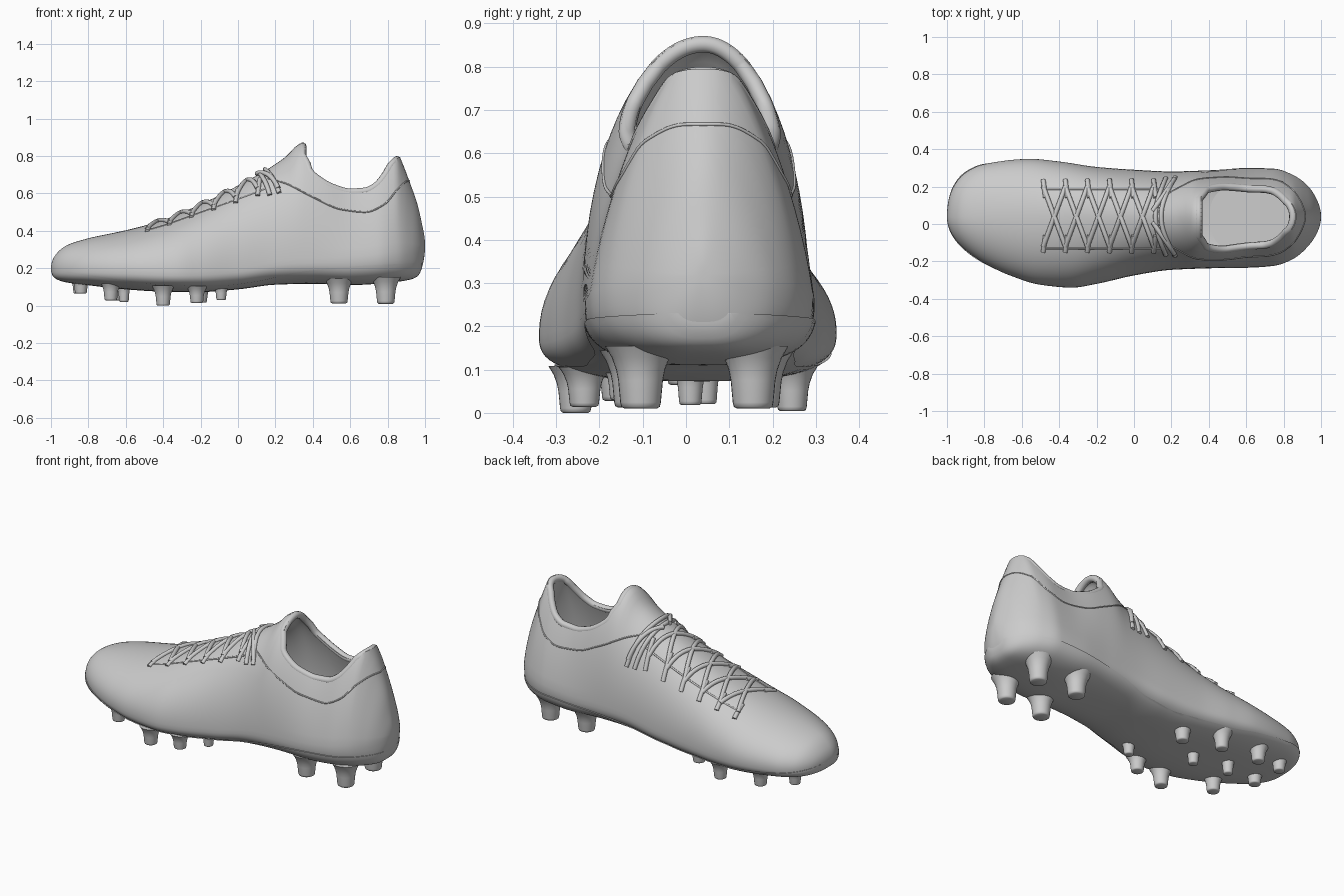
import bpy, bmesh, math

if "Cube" in bpy.data.objects:
    bpy.data.objects.remove(bpy.data.objects["Cube"])

C = 0.04  # y of the shoe's long axis

# Profiles along x: outline on both sides, ridge, underside, widest level, seams, collar
LEFT = [(-1, .04), (-.97, .19), (-.9, .275), (-.8, .32), (-.55, .348), (-.4, .334), (-.2, .305), (0, .29),
        (.2, .281), (.4, .287), (.6, .297), (.75, .294), (.85, .262), (.93, .203), (.98, .125), (1, .04)]
RIGHT = [(-1, .04), (-.97, -.06), (-.9, -.14), (-.8, -.21), (-.65, -.28), (-.5, -.325), (-.33, -.34), (-.2, -.32),
         (0, -.275), (.2, -.245), (.4, -.237), (.6, -.232), (.75, -.222), (.85, -.187), (.93, -.12), (.98, -.045), (1, .04)]
TOP = [(-1, .2), (-.98, .265), (-.92, .32), (-.8, .36), (-.6, .403), (-.4, .458), (-.2, .542), (0, .642), (.15, .725),
       (.25, .792), (.34, .868), (.45, .86), (.6, .81), (.75, .85), (.84, .84), (.88, .76), (.92, .655), (.96, .54),
       (.985, .43), (1, .32)]
BOTTOM = [(-1, .2), (-.985, .155), (-.93, .13), (-.8, .112), (-.6, .09), (-.4, .078), (-.2, .076), (0, .09),
          (.2, .115), (.4, .12), (.6, .113), (.8, .125), (.93, .145), (.965, .165), (.985, .21), (1, .32)]
WIDEST = [(-1, .2), (-.6, .19), (-.3, .18), (0, .2), (.3, .25), (.6, .26), (.9, .3), (1, .32)]
SOLE = [(-1, .205), (-.9, .18), (-.6, .135), (-.4, .112), (-.1, .107), (.1, .13), (.3, .175), (.5, .2), (.7, .215), (1, .235)]
COLLAR = [(.36, .80), (.38, .73), (.42, .69), (.5, .642), (.6, .615), (.68, .62), (.74, .65), (.79, .71),
          (.82, .76), (.86, .793), (.9, .80)]
BAND = [(.16, .68), (.25, .655), (.4, .58), (.55, .515), (.68, .5), (.78, .54), (.86, .63), (.91, .667), (1, .667)]


def ang(x):
    return math.acos(max(-1, min(1, -x)))


def at(table, x):
    """Monotone smooth interpolation, done in angle space so both ends come out round."""
    p = [(ang(a), b) for a, b in table]
    t = max(p[0][0], min(p[-1][0], ang(x)))
    i = 0
    while i < len(p) - 2 and t > p[i + 1][0]:
        i += 1

    def sec(j):
        j = max(0, min(len(p) - 2, j))
        return (p[j + 1][1] - p[j][1]) / (p[j + 1][0] - p[j][0])

    def slope(j):
        a, b = sec(j - 1), sec(j)
        return 0 if a * b <= 0 else 2 * a * b / (a + b)
    h = p[i + 1][0] - p[i][0]
    s = (t - p[i][0]) / h
    return ((2 * s**3 - 3 * s**2 + 1) * p[i][1] + (s**3 - 2 * s**2 + s) * h * slope(i)
            + (3 * s**2 - 2 * s**3) * p[i + 1][1] + (s**3 - s**2) * h * slope(i + 1))


def dims(x, inset=0.0, drop=0.0, shift=0.0):
    """Left half-width, right half-width, widest level, ridge height and underside at x."""
    x += shift * max(0, min(1, (x - .45) / .25))
    return (max(.002, at(LEFT, x) - C - inset), max(.002, C - at(RIGHT, x) - inset),
            at(WIDEST, x), at(TOP, x) - drop, at(BOTTOM, x))


def lean(x, h):
    """Extra inward lean of the side walls towards the ankle opening."""
    t = max(0, min(1, (x - .33) / .4))
    return 1 - .33 * t * t * (3 - 2 * t) * h


def wall(x, z, side, d):
    """Point on the upper wall at height z, and whether the wall still exists there."""
    h = min(1, (z - d[2]) / (d[3] - d[2]))
    w = d[0] if side > 0 else d[1]
    return (x, C + side * w * math.sqrt(max(0, 1 - h * h)) * lean(x, h), z), h < 1


def section(x, inset=0.0, drop=0.0, shift=0.0, lift=0.0, lid=None, n=72):
    wl, wr, zm, zt, zb = dims(x, inset, drop, shift)
    zb += lift
    pts = []
    for i in range(n):
        a = 2 * math.pi * i / n
        c, s = math.cos(a), math.sin(a)
        w = wl if c > 0 else wr
        if s >= 0:
            y, z = w * c * lean(x, s), zm + (zt - zm) * s
        else:
            y = w * math.copysign(abs(c) ** .67, c)
            z = zm - (zm - zb) * abs(s) ** .67
        if lid and z > at(lid, x):
            z = at(lid, x)
            f = max(0, min(1, (zm - z) / (zm - zb)))
            lim = w * (1 - f ** 3) ** (1 / 3)
            y = max(-lim, min(lim, y))
        pts.append((x, C + y, z))
    return pts


def make(name, rings):
    """Skin a list of closed rings and cap both ends."""
    bm = bmesh.new()
    vs = [[bm.verts.new(p) for p in r] for r in rings]
    n = len(vs[0])
    for a, b in zip(vs, vs[1:]):
        for i in range(n):
            bm.faces.new((a[i], a[(i + 1) % n], b[(i + 1) % n], b[i]))
    bm.faces.new(vs[0])
    bm.faces.new(vs[-1])
    bmesh.ops.recalc_face_normals(bm, faces=bm.faces[:])
    me = bpy.data.meshes.new(name)
    bm.to_mesh(me)
    bm.free()
    ob = bpy.data.objects.new(name, me)
    bpy.context.collection.objects.link(ob)
    return ob


def smooth(ob, deg=40):
    bpy.ops.object.select_all(action='DESELECT')
    ob.select_set(True)
    bpy.context.view_layer.objects.active = ob
    bpy.ops.object.shade_smooth_by_angle(angle=math.radians(deg))


def stations(x0, x1, n):
    a, b = ang(x0), ang(x1)
    return [-math.cos(a + (b - a) * i / n) for i in range(n + 1)]


def tube(name, paths, r, cyclic=False):
    cu = bpy.data.curves.new(name, 'CURVE')
    cu.dimensions = '3D'
    cu.bevel_depth = r
    cu.bevel_resolution = 3
    cu.use_fill_caps = True
    for path in paths:
        sp = cu.splines.new('POLY')
        sp.points.add(len(path) - 1)
        for p, q in zip(sp.points, path):
            p.co = (*q, 1)
        sp.use_cyclic_u = cyclic
    bpy.context.collection.objects.link(bpy.data.objects.new(name, cu))


# Upper: solid last shape, cut along the collar line and hollowed
upper = make("upper", [section(x) for x in stations(-.9996, .9996, 110)])
inner = make("foot_cavity_cutter", [section(x, .045, .022, .032, .07) for x in stations(-.3, .93, 70)])
prof = [(.357, 1.2), (.357, .82)] + [(x, at(COLLAR, x)) for x in [.362 + .0128 * i for i in range(42)]]
prof += [(1.2, .80), (1.2, 1.2)]
cut = make("collar_cutter", [[(x, y, z) for x, z in prof] for y in (-.6, .6)])
bpy.context.view_layer.objects.active = upper
for c in (cut, inner):
    c.hide_render = True
    m = upper.modifiers.new("cut", 'BOOLEAN')
    m.operation, m.solver, m.object = 'DIFFERENCE', 'EXACT', c
    bpy.ops.object.modifier_apply(modifier=m.name)
    bpy.data.objects.remove(c)
smooth(upper)

# Sole plate: slightly larger skin stopping at the welt line
smooth(make("sole_plate", [section(x, -.006, 0, 0, -.003, SOLE) for x in stations(-.999, .985, 90)]))


# Padded collar rim: over the tongue, along the sides and round the heel tab
def rim_dims(x):
    return dims(x, .022, .016, .016)


lo, hi = .80, .90
for _ in range(30):
    mid = (lo + hi) / 2
    lo, hi = (mid, hi) if at(COLLAR, mid) - .008 < rim_dims(mid)[3] else (lo, mid)


def rim_half(side):
    d = rim_dims(.346)
    pts = [wall(.346, d[3] - (d[3] - .80) * (i / 13) ** 2, side, d)[0] for i in range(14)]
    for i in range(1, 61):
        x = .355 + (lo - .355) * math.sin(math.pi / 2 * i / 60)
        pts.append(wall(x, at(COLLAR, x) - .008, side, rim_dims(x))[0])
    return pts


tube("collar_rim", [rim_half(-1) + rim_half(1)[-2:0:-1]], .02, True)


# Stitched collar seam on the outer surface
def seam_half(side):
    pts = []
    for i in range(90):
        x = .16 + .80 * math.sin(math.pi / 2 * i / 89)
        p, ok = wall(x, at(BAND, x), side, dims(x))
        if not ok:
            break
        pts.append(p)
    return pts


tube("collar_seam", [seam_half(-1) + seam_half(1)[::-1]], .004)


# Laces laid over the instep
def lace(x0, y0, x1, y1, bow=0.0, off=.0, n=20):
    pts = []
    for i in range(n + 1):
        t = i / n
        x, y = x0 + (x1 - x0) * t + bow * math.sin(math.pi * t), y0 + (y1 - y0) * t
        wl, wr, zm, zt, _ = dims(x)
        q = (y - C) / (wl if y > C else wr)
        pts.append((x, y, zm + (zt - zm) * math.sqrt(max(0, 1 - q * q)) + off))
    return pts


rows = [-.485 + .118 * i for i in range(6)]
bars = []
for x in rows:  # short strands running down to the eyelets
    bars += [lace(x, -.15, x + .012, -.06), lace(x, .235, x + .012, .14)]
for a, b in zip(rows, rows[1:]):  # crossings
    bars += [lace(a, -.12, b, .20, 0, .004), lace(a, .20, b, -.12, 0, .004)]
bars += [lace(.17, -.165, .17, .245, -.055, .005), lace(.22, -.17, .22, .25, -.075, .006)]
for side in (-1, 1):  # loose ends
    bars.append(lace(.10, C + side * .03, .215, C + side * .20, 0, .014))
tube("laces", bars, .0125)
tube("eyelet_seams", [lace(-.49, y, .16, y, 0, -.002) for y in (-.13, .185)], .005)


# Studs: flared, rounded frusta (x, y, tip height, tip radius)
def stud(name, x, y, tip, r):
    h = at(BOTTOM, x) + .03 - tip
    prof = [(.8, 0), (.95, .03), (1, .1), (1.1, .45), (1.2, .62), (1.42, .82), (1.75, 1)]
    n = 28
    rings = [[(x + r * k * math.cos(2 * math.pi * i / n), y + r * k * math.sin(2 * math.pi * i / n), tip + h * t)
              for i in range(n)] for k, t in prof]
    smooth(make(name, rings), 50)


fore = [(-.09, -.15, .03, .026), (-.22, -.235, .014, .034), (-.4, -.255, 0, .036), (-.68, -.16, .028, .034),
        (-.84, -.01, .065, .032), (-.85, .18, .065, .03), (-.66, .235, .028, .034), (-.4, .245, .004, .034),
        (-.2, .16, .016, .034), (-.4, .01, .018, .026), (-.61, .045, .02, .026)]
heel = [(.54, -.12, .012, .046), (.54, .17, .012, .046), (.79, -.105, .01, .047), (.79, .155, .01, .047)]
for i, s in enumerate(fore):
    stud(f"forefoot_stud_{i + 1}", *s)
for i, s in enumerate(heel):
    stud(f"heel_stud_{i + 1}", *s)
